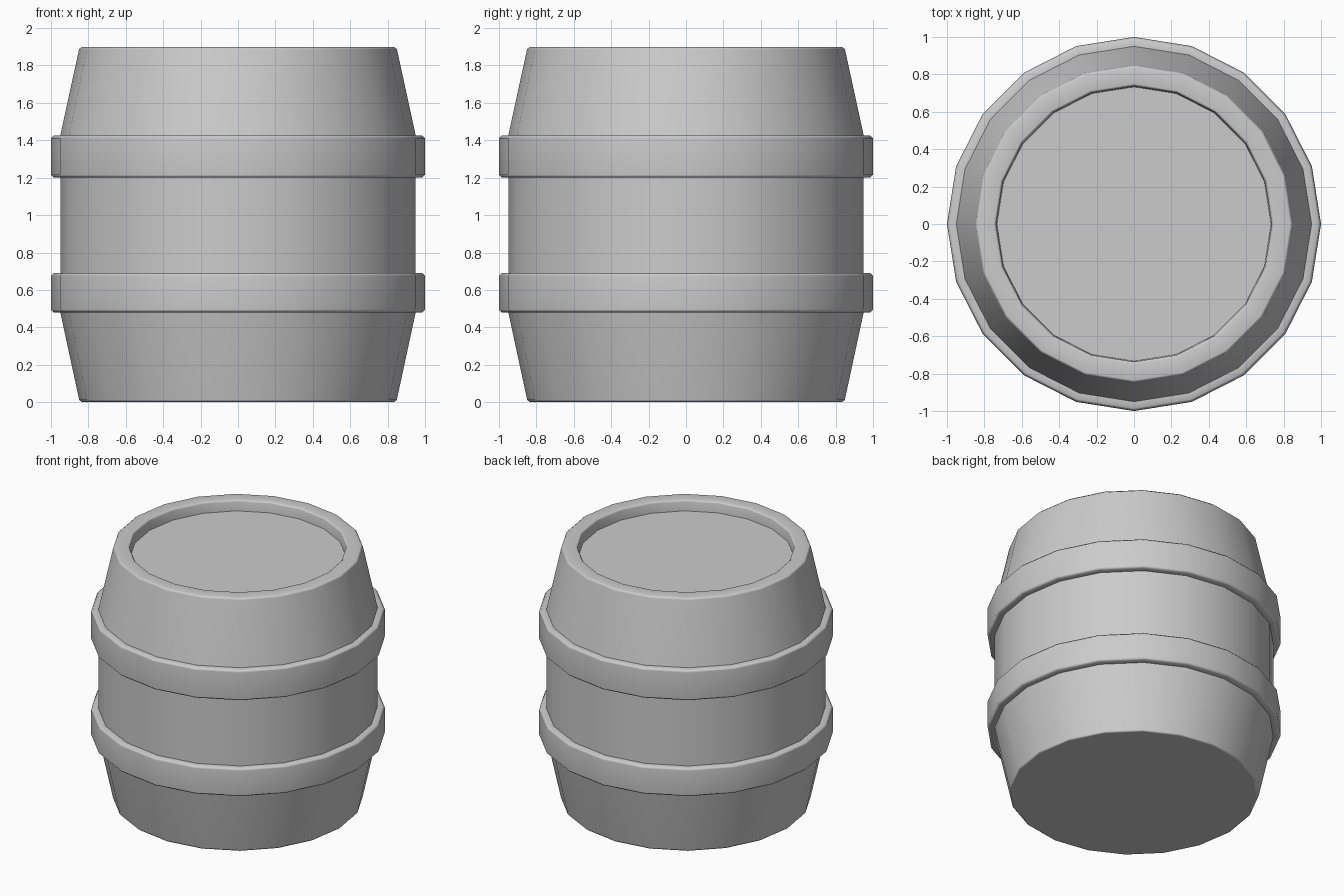
import bpy, bmesh
from math import cos, sin, pi, radians

if "Cube" in bpy.data.objects:
    bpy.data.objects.remove(bpy.data.objects["Cube"])

SIDES = 20


def lathe(name, profile, cap_start=False, cap_end=False):
    """Spin (radius, z) points, listed bottom/outside to top/inside, around z."""
    bm = bmesh.new()
    rings = [[bm.verts.new((r * cos(2 * pi * i / SIDES), r * sin(2 * pi * i / SIDES), z))
              for i in range(SIDES)] for r, z in profile]
    for a, b in zip(rings, rings[1:]):
        for i in range(SIDES):
            j = (i + 1) % SIDES
            bm.faces.new((a[i], a[j], b[j], b[i]))
    if cap_start:
        bm.faces.new(rings[0][::-1])
    if cap_end:
        bm.faces.new(rings[-1])
    for f in bm.faces:
        f.smooth = True
    mesh = bpy.data.meshes.new(name)
    bm.to_mesh(mesh)
    bm.free()
    mesh.set_sharp_from_angle(angle=radians(60))
    obj = bpy.data.objects.new(name, mesh)
    bpy.context.collection.objects.link(obj)
    mod = obj.modifiers.new("even_shading", 'WEIGHTED_NORMAL')
    mod.keep_sharp = True
    return obj


def hoop(name, z0, z1, inner=0.95, outer=1.0, b=0.015):
    """Raised band with chamfered outer edges, meeting the staves on both sides."""
    lathe(name, [(inner, z0), (outer - b, z0), (outer, z0 + b),
                 (outer, z1 - b), (outer - b, z1), (inner, z1)])


# Staves between the hoops
lathe("lower_staves", [(0.835, 0), (0.849, 0.012), (0.95, 0.48)], cap_start=True)
lathe("middle_staves", [(0.95, 0.69), (0.95, 1.2)])

# Upper staves, chamfered rim and recessed lid
lathe("upper_staves_and_lid",
      [(0.95, 1.427), (0.85, 1.886), (0.835, 1.9), (0.75, 1.9),
       (0.737, 1.887), (0.733, 1.82)], cap_end=True)

# Two raised hoops
hoop("lower_hoop", 0.48, 0.69)
hoop("upper_hoop", 1.2, 1.427)
